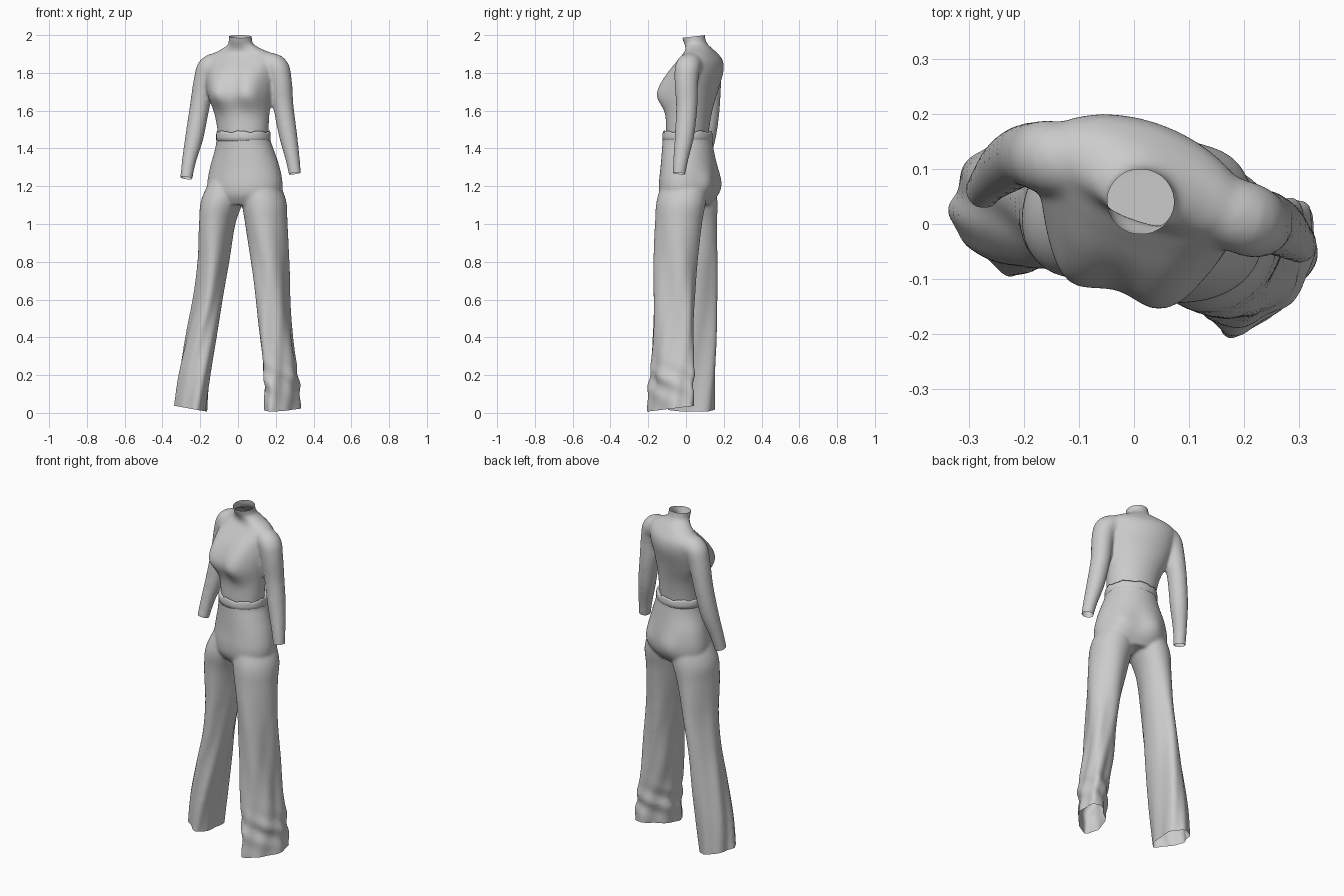
import bpy, bmesh, math
from mathutils import Vector, Matrix

if "Cube" in bpy.data.objects:
    bpy.data.objects.remove(bpy.data.objects["Cube"])

cloth = bpy.data.materials.new("grey_cloth")
cloth.use_nodes = True
GREY = (0.6, 0.6, 0.6, 1)
cloth.diffuse_color = GREY
cloth.node_tree.nodes["Principled BSDF"].inputs["Base Color"].default_value = GREY

TURN = math.radians(-21)          # the body is turned about z
BODY = Matrix.Rotation(TURN, 3, "Z")
SIDE, FORWARD = BODY @ Vector((1, 0, 0)), BODY @ Vector((0, -1, 0))


def finish(bm, name):
    mesh = bpy.data.meshes.new(name)
    bm.to_mesh(mesh)
    bm.free()
    mesh.materials.append(cloth)
    for poly in mesh.polygons:
        poly.use_smooth = True
    ob = bpy.data.objects.new(name, mesh)
    bpy.context.collection.objects.link(ob)
    return ob


def fuse(bm, rounds):
    """Merge overlapping closed shells into one soft surface."""
    bmesh.ops.recalc_face_normals(bm, faces=bm.faces)
    draft = finish(bm, "draft")
    mod = draft.modifiers.new("fuse", "REMESH")
    mod.mode = "VOXEL"
    mod.voxel_size = 0.008
    mod = draft.modifiers.new("soften", "SMOOTH")
    mod.factor, mod.iterations = 0.5, rounds
    graph = bpy.context.evaluated_depsgraph_get()
    out = bmesh.new()
    out.from_mesh(draft.evaluated_get(graph).to_mesh())
    bpy.data.objects.remove(draft)
    return out


def cut(bm, point, normal, region):
    """Slice an end off, leaving it open."""
    faces = [f for f in bm.faces if region(f.calc_center_median())]
    geom = set(faces)
    for f in faces:
        geom.update(f.verts)
        geom.update(f.edges)
    bmesh.ops.bisect_plane(bm, geom=list(geom), plane_co=point, plane_no=normal, clear_outer=True)


def resample(keys, steps):
    """Smooth curve through a list of parameter tuples."""
    out = []
    for i in range(len(keys) - 1):
        p = [keys[max(0, min(len(keys) - 1, i + d))] for d in (-1, 0, 1, 2)]
        for s in range(steps):
            t = s / steps
            out.append([b + 0.5 * t * (c - a + t * (2 * a - 5 * b + 4 * c - d + t * (3 * (b - c) + d - a)))
                        for a, b, c, d in zip(*p)])
    return out + [list(keys[-1])]


def loft(bm, rings, caps=True):
    rows = [[bm.verts.new(p) for p in ring] for ring in rings]
    n = len(rows[0])
    for low, high in zip(rows, rows[1:]):
        for i in range(n):
            bm.faces.new((low[i], low[(i + 1) % n], high[(i + 1) % n], high[i]))
    if caps:
        bm.faces.new(rows[0][::-1])
        bm.faces.new(rows[-1])


def oval(x, y, z, rx, ry, turn=TURN, n=60):
    rot = Matrix.Rotation(turn, 3, "Z")
    return [Vector((x, y, z)) + rot @ Vector((rx * math.sin(a), -ry * math.cos(a), 0))
            for a in (i * math.tau / n for i in range(n))]


def bell(x, width):
    return math.exp(-(x / width) ** 2)


# ---- Fitted top: torso and sleeves ----
bm = bmesh.new()
torso = [  # x, y, z, half width, half depth
    (.028, .006, 1.40, .130, .105), (.026, .008, 1.50, .139, .111),
    (.020, .020, 1.60, .153, .114), (.010, .040, 1.70, .180, .119),
    (.012, .066, 1.80, .194, .119), (.020, .080, 1.86, .196, .100),
    (.026, .080, 1.90, .168, .074), (.020, .070, 1.928, .108, .064),
    (.014, .052, 1.955, .066, .060), (.012, .042, 1.98, .062, .061), (.012, .035, 2.04, .062, .062)]
rings = []
for row in resample(torso, 6):
    ring = oval(*row)
    z = row[2]
    height = bell(z - 1.69, .080 if z < 1.69 else .135)
    for p in ring:
        off = p - Vector(row[:3])
        front = max(0, min(1, 1.6 * off.dot(FORWARD) / row[4]))
        across = off.dot(SIDE) - .018
        p += FORWARD * (.071 * front * height * (bell(across - .088, .082) + bell(across + .088, .082)))
    rings.append(ring)
loft(bm, rings)

left_arm = [  # x, y, z, radius
    (.10, .048, 1.855, .055), (.198, .012, 1.835, .064), (.225, .002, 1.76, .060),
    (.241, .004, 1.62, .054), (.265, -.008, 1.47, .049),
    (.290, -.028, 1.34, .038), (.306, -.042, 1.23, .031)]
right_arm = [
    (-.07, .105, 1.855, .055), (-.146, .120, 1.832, .064), (-.176, .124, 1.76, .059),
    (-.203, .124, 1.62, .053), (-.231, .107, 1.46, .049),
    (-.260, .080, 1.33, .038), (-.280, .052, 1.20, .031)]
for arm in (left_arm, right_arm):
    path = resample(arm, 5)
    rings = []
    for i, (x, y, z, r) in enumerate(path):
        a, b = path[max(i - 1, 0)], path[min(i + 1, len(path) - 1)]
        d = (Vector(b[:3]) - Vector(a[:3])).normalized()
        q = Vector((0, 0, -1)).rotation_difference(d)
        rings.append([Vector((x, y, z)) + q @ p for p in oval(0, 0, 0, r, r * 1.06, 0, 24)])
    loft(bm, rings)

# Open the collar and both cuffs
bm = fuse(bm, 20)
cut(bm, (.012, .035, 1.992), (0, -.12, 1), lambda c: c.z > 1.965)
cut(bm, (.302, -.04, 1.268), (.13, -.12, -1), lambda c: c.z < 1.35 and c.x > .2)
cut(bm, (-.275, .055, 1.245), (-.15, -.2, -1), lambda c: c.z < 1.35 and c.x < -.2)
finish(bm, "fitted_top")

# ---- Wide trousers: hips and two legs ----
bm = bmesh.new()
hips = [
    (.030, .010, 1.10, .150, .105), (.034, .010, 1.15, .195, .138), (.036, .012, 1.21, .206, .147),
    (.036, .014, 1.30, .190, .142), (.034, .010, 1.39, .160, .134),
    (.029, .008, 1.44, .146, .130), (.029, .008, 1.48, .144, .128)]
rings = []
for row in resample(hips, 5):
    ring = oval(*row)
    centre = Vector(row[:3])
    for p in ring:
        # buttocks swell either side of the back seam
        off = p - centre
        if off.dot(FORWARD) < 0:
            swell = bell(off.dot(SIDE) - .085, .06) + bell(off.dot(SIDE) + .085, .06)
            p += off.normalized() * (.022 * swell * bell(p.z - 1.21, .08))
    rings.append(ring)
loft(bm, rings)

left_leg = [  # x, y, z, half width, half depth, turn in degrees
    (.105, -.006, 1.27, .085, .105, -21), (.136, -.024, 1.13, .115, .132, -21),
    (.150, -.040, 1.00, .109, .125, -21),
    (.170, -.055, .80, .094, .117, -22), (.187, -.063, .60, .082, .117, -25),
    (.203, -.069, .40, .079, .119, -28), (.227, -.075, .20, .077, .127, -32),
    (.236, -.080, .020, .072, .137, -35), (.237, -.080, -.06, .072, .137, -35)]
right_leg = [
    (-.040, .035, 1.27, .085, .105, -21), (-.082, .034, 1.13, .108, .135, -21),
    (-.110, .038, 1.00, .090, .130, -19),
    (-.130, .042, .80, .078, .122, -10), (-.160, .042, .60, .075, .119, 0),
    (-.196, .040, .40, .082, .119, 0), (-.230, .036, .20, .087, .119, 0),
    (-.250, .034, .022, .086, .116, 0), (-.252, .034, -.06, .086, .116, 0)]
for leg, side, wedge in ((left_leg, 1, 0), (right_leg, -1, .35)):
    rings = []
    for x, y, z, rx, ry, turn in resample(leg, 8):
        ring = oval(x, y, z, rx, ry, math.radians(turn))
        low = max(0, 1 - z / .9)
        for i, p in enumerate(ring):
            # long slanting folds, with crumples near the left hem
            a = i * math.tau / len(ring)
            fold = .0055 * math.sin(4 * a + side * 7 * z) * max(0, min(1, (1.1 - z) * 3))
            fold += .005 * low * math.sin(7 * a - 9 * z)
            if side > 0:
                fold += .008 * math.sin(z * 50 + 3 * a) * bell(z - .16, .08)
            off = p - Vector((x, y, z))
            p += off.normalized() * fold
            p.y += off.y * wedge * low * off.x / rx
        rings.append(ring)
    loft(bm, rings)

# Open the waist and both hems
bm = fuse(bm, 10)
cut(bm, (0, 0, 1.452), (0, 0, 1), lambda c: c.z > 1.42)
cut(bm, (.236, -.08, .022), (0, .12, -1), lambda c: c.z < .12 and c.x > 0)
cut(bm, (-.25, .03, .022), (-.18, 0, -1), lambda c: c.z < .12 and c.x < 0)
finish(bm, "wide_trousers")

# ---- Waistband with a slightly uneven top edge ----
bm = bmesh.new()
band = [(1.438, .138, .122), (1.440, .1455, .1295), (1.460, .146, .130),
        (1.480, .1455, .1295), (1.490, .142, .126), (1.480, .128, .110)]
rings = [oval(.0285, .008, z, rx, ry) for z, rx, ry in band]
for ring in rings[3:]:
    for k, p in enumerate(ring):
        p.z += .004 * math.sin(k * .84) + .002 * math.sin(k * 1.9)
loft(bm, rings, caps=False)
bmesh.ops.recalc_face_normals(bm, faces=bm.faces)
finish(bm, "waistband")
